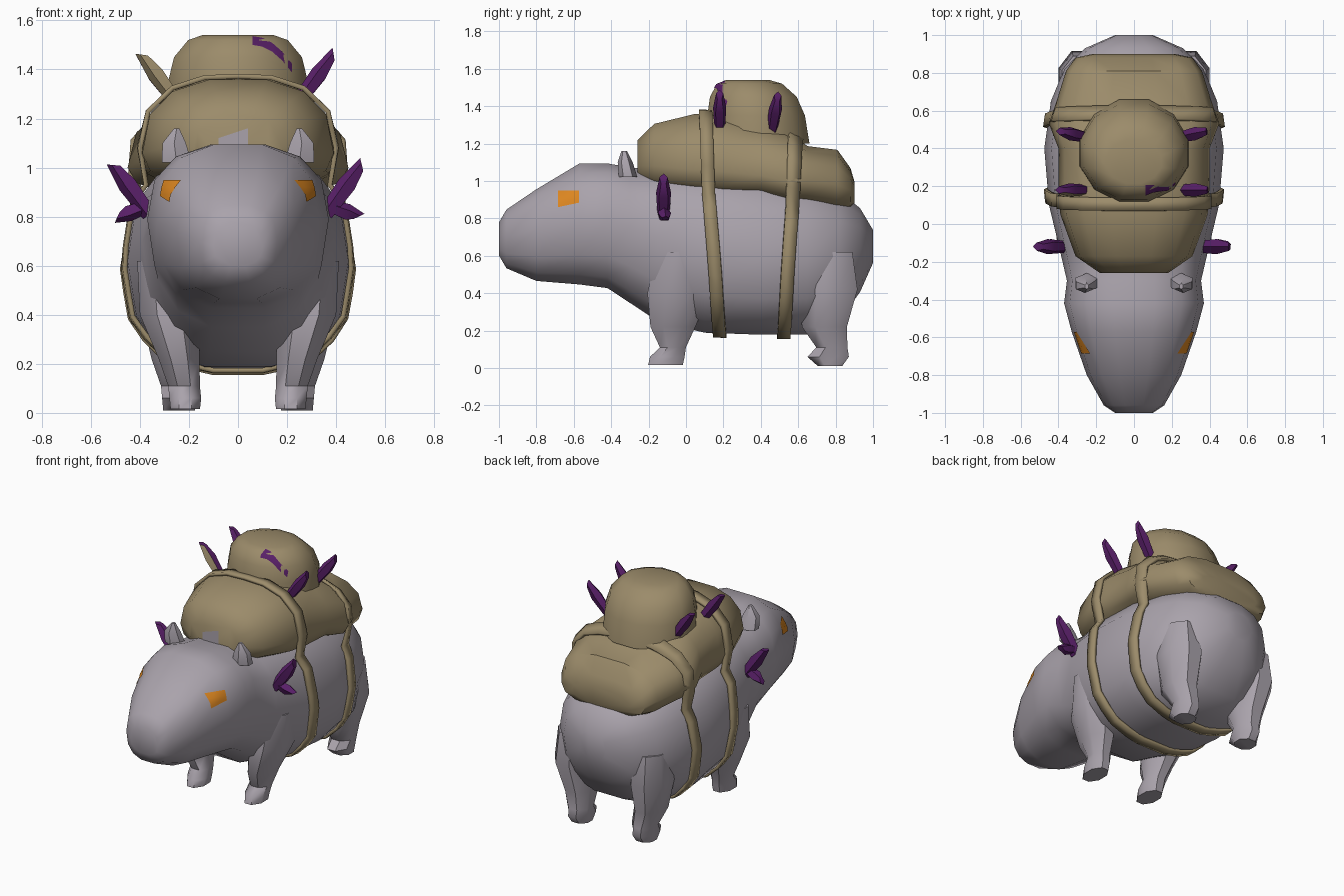
import bpy
import math
from mathutils import Vector
from mathutils.bvhtree import BVHTree

cube = bpy.data.objects.get("Cube")
if cube:
    bpy.data.objects.remove(cube, do_unlink=True)


def material(name, rgb):
    m = bpy.data.materials.new(name)
    m.use_nodes = True
    m.diffuse_color = (*rgb, 1)
    bsdf = next(n for n in m.node_tree.nodes if n.type == 'BSDF_PRINCIPLED')
    bsdf.inputs["Base Color"].default_value = (*rgb, 1)
    bsdf.inputs["Roughness"].default_value = 0.9
    return m


HIDE = material("grey_hide", (0.40, 0.365, 0.41))
CLOTH = material("tan_cloth", (0.33, 0.26, 0.145))
CRYSTAL = material("purple_crystal", (0.10, 0.014, 0.14))
EYE = material("orange_eye", (0.75, 0.25, 0.015))
made = []


def add_mesh(name, verts, faces, *mats):
    mesh = bpy.data.meshes.new(name)
    mesh.from_pydata([tuple(v) for v in verts], [], faces)
    mesh.update()
    ob = bpy.data.objects.new(name, mesh)
    bpy.context.collection.objects.link(ob)
    for m in mats:
        mesh.materials.append(m)
    made.append(ob)
    return ob


def skin(name, rings, *mats):
    """Closed skin over a row of rings with equal point counts."""
    n = len(rings[0])
    verts = [p for r in rings for p in r]
    faces = [(i * n + j, i * n + (j + 1) % n, (i + 1) * n + (j + 1) % n, (i + 1) * n + j)
             for i in range(len(rings) - 1) for j in range(n)]
    faces += [tuple(reversed(range(n))), tuple(range(len(verts) - n, len(verts)))]
    # orient outwards
    import bmesh
    ob = add_mesh(name, verts, faces, *mats)
    bm = bmesh.new()
    bm.from_mesh(ob.data)
    bmesh.ops.recalc_face_normals(bm, faces=bm.faces)
    bm.to_mesh(ob.data)
    bm.free()
    return ob


def power(v, p):
    return math.copysign(abs(v) ** p, v)


def cross_section(y, half, bottom, top, widest, n=14, p=0.8):
    ring = []
    for k in range(n):
        a = math.tau * k / n
        s = power(math.sin(a), p)
        z = widest + s * (top - widest if s > 0 else widest - bottom)
        ring.append(Vector((half * power(math.cos(a), p), y, z)))
    return ring


def flat_ring(z, cx, cy, rx, ry, n=8):
    return [Vector((cx + rx * math.cos(math.tau * (k + .5) / n),
                    cy + ry * math.sin(math.tau * (k + .5) / n), z)) for k in range(n)]


# Body and head: y, half width, bottom, top, height of widest point
body_rows = [(-1.0, .10, .60, .78, .68), (-.96, .16, .53, .85, .70), (-.8, .25, .46, .96, .74),
             (-.57, .33, .44, 1.10, .78), (-.42, .37, .42, 1.10, .79), (-.3, .355, .34, 1.08, .76),
             (-.15, .39, .24, 1.06, .70), (.1, .45, .18, 1.08, .62), (.4, .475, .17, 1.05, .58),
             (.65, .44, .17, 1.0, .58), (.82, .37, .25, .95, .60), (.93, .26, .40, .86, .64),
             (1.0, .10, .56, .74, .65)]
body = skin("body", [cross_section(*r) for r in body_rows], HIDE)

# Long bundle lying over the back, with a rounded bundle on top
pack_rows = [(-.26, .18, 1.0, 1.22, 1.08), (-.17, .31, .95, 1.31, 1.08), (.05, .39, .92, 1.365, 1.06),
             (.2, .40, .90, 1.36, 1.05), (.4, .40, .90, 1.32, 1.03), (.53, .45, .88, 1.28, 1.0),
             (.65, .41, .86, 1.19, 1.0), (.81, .36, .83, 1.17, .98), (.88, .31, .85, 1.07, .95),
             (.90, .22, .88, 1.0, .94)]
pack = skin("back_bundle", [cross_section(*r) for r in pack_rows], CLOTH)
lump_rows = [(1.2, 0, .38, .30, .29), (1.35, 0, .375, .295, .27), (1.45, 0, .36, .27, .24),
             (1.52, 0, .34, .21, .18), (1.54, 0, .33, .15, .12)]
lump = skin("top_bundle", [flat_ring(*r, n=12) for r in lump_rows], CLOTH)


# Legs, tapering from shoulder or haunch to a small foot
front_leg = [(.015, .215, -.11, .065, .10), (.06, .215, -.10, .07, .10), (.11, .22, -.07, .07, .075),
             (.22, .24, -.07, .09, .13), (.4, .28, -.04, .13, .18), (.62, .30, -.02, .12, .15)]
rear_leg = [(.01, .24, .77, .07, .07), (.06, .24, .76, .075, .12), (.11, .24, .78, .08, .09),
            (.22, .26, .74, .10, .13), (.42, .28, .76, .13, .17), (.62, .28, .76, .11, .14)]
for side, label in ((1, "left"), (-1, "right")):
    for name, rows in (("front_leg", front_leg), ("rear_leg", rear_leg)):
        skin(f"{label}_{name}", [flat_ring(z, side * cx, cy, rx, ry)
                                 for z, cx, cy, rx, ry in rows], HIDE)
    # Ear: a short wedge leaning out
    skin(f"{label}_ear", [flat_ring(1.02, side * .25, -.31, .07, .05, 6),
                          flat_ring(1.10, side * .26, -.325, .055, .04, 6),
                          flat_ring(1.16, side * .25, -.33, .012, .015, 6)], HIDE)


def spike(name, base, tip, radius, *mats):
    """Five-sided crystal with a slanted blunt end."""
    base, tip = Vector(base), Vector(tip)
    axis = (tip - base).normalized()
    u = axis.cross(Vector((0, 1, 0))).normalized()
    w = axis.cross(u)

    def ring(c, r, slant):
        return [c + u * r * math.cos(a) + w * r * math.sin(a) + axis * slant * math.cos(a)
                for a in (math.tau * k / 5 for k in range(5))]
    mid = base.lerp(tip, .6)
    return skin(name, [ring(base, radius * .8, 0), ring(mid, radius, 0),
                       ring(tip, radius * .55, .02)], *mats)


# Crystals on shoulders and upper bundle
for side, label in ((1, "left"), (-1, "right")):
    spike(f"{label}_shoulder_crystal", (side * .36, -.12, .81), (side * .505, -.12, 1.01), .042, CRYSTAL)
    spike(f"{label}_small_crystal", (side * .38, -.12, .84), (side * .49, -.11, .80), .036, CRYSTAL)
    spike(f"{label}_rear_crystal", (side * .25, .46, 1.27), (side * .385, .49, 1.45), .037, CRYSTAL)
    front = spike(f"{label}_front_crystal", (side * .25, .18, 1.27), (side * .39, .18, 1.46), .037,
                  CRYSTAL, CLOTH)
    if side < 0:
        for f in front.data.polygons:
            f.material_index = int(f.normal.y < -.3)


def tree(ob):
    return BVHTree.FromPolygons([v.co for v in ob.data.vertices],
                                [tuple(p.vertices) for p in ob.data.polygons])


trees = {ob.name: tree(ob) for ob in (body, pack, lump)}


def project(origin, direction, targets, gap):
    hits = [trees[t.name].ray_cast(origin, direction) for t in targets]
    hits = [h for h in hits if h[0] is not None]
    if not hits:
        return None
    h = min(hits, key=lambda q: q[3])
    return h[0] - direction * gap


def patch(name, grid, direction, target, mat):
    """Thin painted plate laid on a surface."""
    cols = len(grid[0])
    pts = [project(Vector(o), Vector(direction), [target], .006) for row in grid for o in row]
    faces = []
    for i in range(len(grid) - 1):
        for j in range(cols - 1):
            q = (i * cols + j, i * cols + j + 1, (i + 1) * cols + j + 1, (i + 1) * cols + j)
            if all(pts[k] is not None for k in q):
                a, b, c = (pts[k] for k in q[:3])
                flip = (b - a).cross(c - a).dot(Vector(direction)) > 0
                faces.append(q[::-1] if flip else q)
    add_mesh(name, [p or Vector((0, 0, .7)) for p in pts], faces, mat)


# Eyes
for side, label in ((1, "left"), (-1, "right")):
    patch(f"{label}_eye", [[(side * 2, -.685 + .028 * j, .86 + .03 * i + .006 * j * (i == 0))
                            for j in range(5)] for i in range(4)], (-side, 0, 0), body, EYE)

# Crystal streak on the top bundle and hide patch on the bundle front
patch("crystal_streak", [[(.06 + .04 * j, -2, 1.50 - .007 * j * j + .018 * i) for j in range(5)]
                         for i in range(3)], (0, 1, 0), lump, CRYSTAL)
patch("neck_patch", [[(-.08 + .03 * j, -2, 1.06 + i * (.03 + .005 * j)) for j in range(5)]
                     for i in range(3)], (0, 1, 0), pack, HIDE)


def strap(name, y_low, lean, width=.07, n=32):
    """Hoop wrapped around body and bundle."""
    verts = []
    for k in range(n):
        a = math.tau * k / n
        d = Vector((math.cos(a), 0, math.sin(a)))
        y = y_low + lean * (.25 + .55 * math.sin(a))
        for s in (-.5, .5):
            centre = Vector((0, y + s * width, .68))
            verts.append(project(centre + d * 2, -d, (body, pack), .014) or centre + d * .4)
    m = 2 * n
    faces = [(2 * k, (2 * k + 2) % m, (2 * k + 3) % m, 2 * k + 1) for k in range(n)]
    ob = add_mesh(name, verts, [f[::-1] for f in faces], CLOTH)
    ob.modifiers.new("thickness", 'SOLIDIFY').thickness = .02
    ob.modifiers["thickness"].offset = 0


strap("front_strap", .16, -.07)
strap("rear_strap", .54, .06)

# Smooth shading with sharp creases kept
bpy.ops.object.select_all(action='DESELECT')
for ob in made:
    ob.select_set(True)
bpy.context.view_layer.objects.active = body
bpy.ops.object.shade_smooth_by_angle(angle=math.radians(45))
